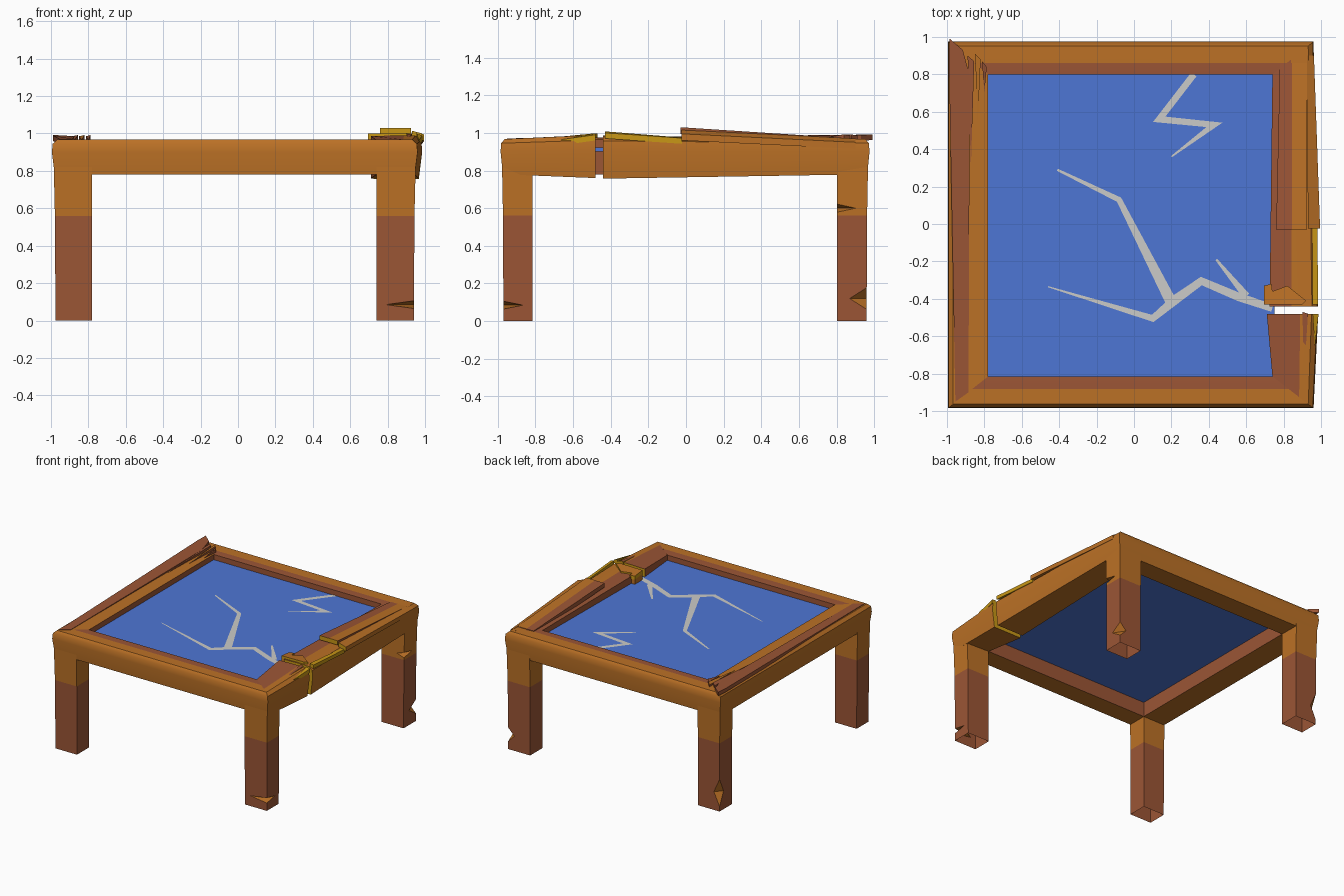
import bpy, bmesh, math
from mathutils import Vector

if "Cube" in bpy.data.objects:
    bpy.data.objects.remove(bpy.data.objects["Cube"])


def material(name, r, g, b):
    m = bpy.data.materials.new(name)
    m.diffuse_color = (r, g, b, 1)
    m.use_nodes = True
    m.node_tree.nodes["Principled BSDF"].inputs["Base Color"].default_value = m.diffuse_color
    return m


MATS = [material("orange_wood", .50, .165, .019), material("brown_wood", .33, .092, .036),
        material("yellow_raw_wood", .58, .31, .008), material("blue_panel", .076, .18, .66),
        material("grey_crack", .60, .60, .58)]
ORANGE, BROWN, YELLOW, BLUE, GREY = range(5)

OUT = {'x': (-.995, .96), 'y': (-.985, .975)}
INN = {'x': (-.78, .74), 'y': (-.815, .80)}


def build(name, verts, faces, mats):
    me = bpy.data.meshes.new(name)
    me.from_pydata(verts, [], faces)
    for m in MATS:
        me.materials.append(m)
    me.polygons.foreach_set("material_index", mats)
    bm = bmesh.new()
    bm.from_mesh(me)
    bmesh.ops.recalc_face_normals(bm, faces=bm.faces)
    bm.to_mesh(me)
    bm.free()
    ob = bpy.data.objects.new(name, me)
    bpy.context.collection.objects.link(ob)
    bpy.context.view_layer.objects.active = ob
    return ob


def smooth(ob, angle=40):
    bpy.ops.object.select_all(action='DESELECT')
    ob.select_set(True)
    bpy.context.view_layer.objects.active = ob
    bpy.ops.object.shade_smooth_by_angle(angle=math.radians(angle))


def loft(name, rings, seg_mats, caps=(ORANGE, ORANGE)):
    n = len(rings[0])
    verts = [p for r in rings for p in r]
    faces, mats = [], []
    for k in range(len(rings) - 1):
        for i in range(n):
            j = (i + 1) % n
            faces.append((k*n + i, k*n + j, k*n + n + j, k*n + n + i))
            mats.append(seg_mats[k][i] if isinstance(seg_mats[0], list) else seg_mats[i])
    for k, cap in ((0, caps[0]), (len(rings) - 1, caps[1])):
        if cap is not None:
            faces.append(tuple(range(k*n, k*n + n)))
            mats.append(cap)
    return build(name, verts, faces, mats)


# frame rails: profile runs from outer bottom over the top to inner bottom
def profile(band):
    return [(.07, .78), (.0, .90), (.02, .945), (.13, .967), (band, .968), (1, .965), (1, .78)]


def corner(ix, iy, t):
    return (OUT['x'][ix]*(1 - t) + INN['x'][ix]*t, OUT['y'][iy]*(1 - t) + INN['y'][iy]*t)


def mitre(ix, iy, band):
    return [(*corner(ix, iy, t), z) for t, z in profile(band)]


def broken(y, outer, inner, lo, hi, band):
    return [(outer + (inner - outer)*t, y, lo + (z - .78)/.188*(hi - lo)) for t, z in profile(band)]


def rail(name, rings, top=BROWN, caps=(None, None)):
    smooth(loft(name, rings, [ORANGE]*4 + [top, BROWN, ORANGE], caps))


rail("front_rail", [mitre(0, 0, .6), mitre(1, 0, .6)])
rail("back_rail", [mitre(0, 1, .65), mitre(1, 1, .65)])
rail("left_rail", [mitre(0, 0, .6), mitre(0, 1, .6)], ORANGE)
rail("right_rail_front_stub", [mitre(1, 0, .35), broken(-.48, .985, .71, .76, .99, .35)],
     BROWN, (None, YELLOW))
rail("right_rail_back_stub", [broken(-.44, .985, .725, .757, .985, .55), mitre(1, 1, .55)],
     BROWN, (YELLOW, None))


# legs with chipped edges
def chip(leg, centre, radii):
    c = Vector(centre)
    pts = [c + Vector([s*radii[a] if i == a else 0 for i in range(3)]) for a in range(3) for s in (-1, 1)]
    faces = [(x, y, z) for x in (0, 1) for y in (2, 3) for z in (4, 5)]
    cutter = build("chip_cutter", pts, faces, [ORANGE]*8)
    mod = leg.modifiers.new("chip", 'BOOLEAN')
    mod.operation, mod.object, mod.solver = 'DIFFERENCE', cutter, 'EXACT'
    bpy.context.view_layer.objects.active = leg
    bpy.ops.object.modifier_apply(modifier="chip")
    bpy.data.objects.remove(cutter)


CHIPS = {(1, 0): [((.95, -.97, .085), (.16, .11, .022))],
         (1, 1): [((.95, .80, .60), (.07, .11, .024)), ((.95, .965, .12), (.07, .11, .07))],
         (0, 1): [((-.98, .965, .15), (.06, .06, .13))]}
for ix, side in enumerate(("left", "right")):
    for iy, end in enumerate(("front", "back")):
        rings = []
        for z, t in ((0, .09), (.56, .075), (.88, .04)):
            (x0, y0), (x1, y1) = corner(ix, iy, t), corner(ix, iy, .995)
            rings.append([(x0, y0, z), (x1, y0, z), (x1, y1, z), (x0, y1, z)])
        leg = loft(f"{end}_{side}_leg", rings, [[BROWN]*4, [ORANGE]*4], (BROWN, ORANGE))
        for centre, radii in CHIPS.get((ix, iy), []):
            chip(leg, centre, radii)
        # hollow foot: remove the bottom face
        bm = bmesh.new()
        bm.from_mesh(leg.data)
        bmesh.ops.delete(bm, geom=[f for f in bm.faces if f.normal.z < -.9 and f.calc_center_median().z < .005],
                         context='FACES')
        bm.to_mesh(leg.data)
        bm.free()


# planks and splinters: top outline, thickness, top colour, side colour, front end colour
def plank(name, top, thick, mat, side=None, end=None):
    side = mat if side is None else side
    low = [(x, y, z - thick) for x, y, z in top]
    sides = [side]*len(top)
    if end is not None:
        sides[0] = end                      # first edge of the outline is the broken end
    loft(name, [top, low], sides, (mat, side))


plank("left_peeling_strip", [(-.955, -.95, .971), (-.885, -.90, .971), (-.88, .30, .978), (-.875, .78, .984),
                             (-.915, .93, .988), (-.985, .99, .992), (-.99, .90, .990)], .03, BROWN)
for i, (x, y0, y1, w) in enumerate(((-.872, .30, .90, .035), (-.835, .55, .91, .03), (-.80, .70, .87, .025))):
    plank(f"left_splinter_{i + 1}", [(x - w/2, y1, .985), (x + w/2, y1 - .03, .992), (x, y0, .967)],
          .025, (BROWN, ORANGE, BROWN)[i], BROWN)
plank("right_lifted_strip_inner", [(.76, -.03, 1.03), (.845, -.03, 1.03), (.845, .86, .972), (.78, .86, .972)],
      .035, BROWN, BROWN, YELLOW)
plank("right_lifted_strip_outer", [(.845, -.03, 1.03), (.925, -.03, 1.03), (.925, .86, .972), (.845, .86, .972)],
      .035, ORANGE, BROWN, YELLOW)
plank("right_edge_strip", [(.93, -.025, 1.015), (.995, -.025, .995), (.962, .90, .95), (.925, .90, .97)],
      .035, ORANGE, ORANGE, YELLOW)
plank("right_edge_splinter", [(.955, -.43, 1.008), (.985, -.43, 1.0), (.98, -.02, .972), (.955, -.02, .975)],
      .03, YELLOW)
plank("front_edge_splinter", [(.955, -.48, .998), (.987, -.48, .99), (.967, -.66, .965)], .03, YELLOW)
plank("break_collar", [(.695, -.43, 1.0), (.90, -.43, 1.003), (.92, -.41, 1.0), (.82, -.33, .995),
                       (.74, -.36, .992), (.735, -.32, .99), (.695, -.33, .99)], .03, ORANGE, YELLOW, YELLOW)
plank("break_inner_flap", [(.695, -.43, .99), (.73, -.43, .99), (.73, -.33, .98), (.695, -.33, .98)],
      .08, BROWN, ORANGE)
plank("stub_splinter", [(.90, -.47, .998), (.93, -.48, .998), (.91, -.80, .967)], .025, BROWN, YELLOW)

# blue table top
x0, x1, y0, y1 = INN['x'][0] - .01, INN['x'][1] + .01, INN['y'][0] - .01, INN['y'][1] + .01
plank("blue_top", [(x0, y0, .922), (x1, y0, .922), (x1, y1, .922), (x0, y1, .922)], .02, BLUE)


# grey cracks: flat ribbons of changing width (x, y, width)
def crack(name, path):
    pts = [Vector(p[:2]) for p in path]
    verts = []
    for i, p in enumerate(pts):
        a = (p - pts[i - 1]).normalized() if i else (pts[1] - p).normalized()
        b = (pts[i + 1] - p).normalized() if i < len(pts) - 1 else a
        n = Vector((-(a + b).y, (a + b).x)).normalized()
        n *= path[i][2] / 2 / max(.45, n.dot(Vector((-a.y, a.x))))
        verts += [(*(p + n), .9245), (*(p - n), .9245)]
    faces = [(2*i, 2*i + 1, 2*i + 3, 2*i + 2) for i in range(len(pts) - 1)]
    ob = build(name, verts, faces, [GREY]*len(faces))
    if ob.data.polygons[0].normal.z < 0:
        ob.data.flip_normals()


crack("back_crack", [(.32, .80, .035), (.135, .56, .035), (.43, .53, .04), (.20, .36, .008)])
crack("centre_crack", [(-.41, .29, .012), (-.08, .13, .03), (.20, -.42, .06)])
crack("front_crack", [(-.46, -.335, .006), (.10, -.505, .035), (.22, -.405, .05), (.36, -.305, .04),
                      (.56, -.39, .045), (.74, -.45, .04)])
crack("branch_crack", [(.44, -.19, .012), (.60, -.385, .04)])
